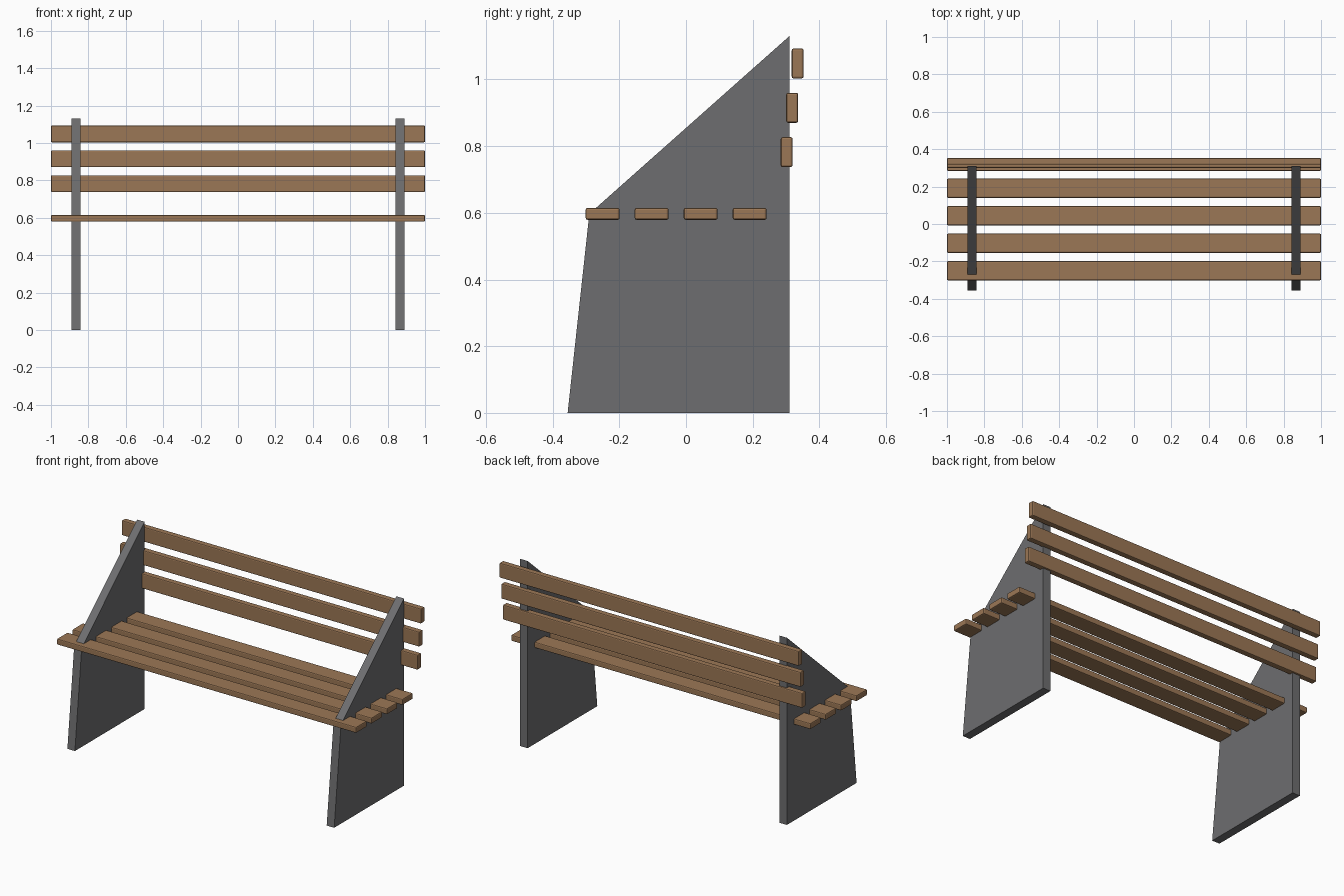
import bpy
import bmesh

cube = bpy.data.objects.get("Cube")
if cube:
    bpy.data.objects.remove(cube, do_unlink=True)


def make_material(name, colour):
    mat = bpy.data.materials.new(name)
    mat.use_nodes = True
    mat.diffuse_color = colour
    mat.node_tree.nodes["Principled BSDF"].inputs["Base Color"].default_value = colour
    return mat


wood = make_material("brown wood", (0.33, 0.185, 0.092, 1))
metal = make_material("dark grey panel", (0.155, 0.155, 0.16, 1))


def add_object(name, bm, mat):
    bmesh.ops.recalc_face_normals(bm, faces=bm.faces)
    mesh = bpy.data.meshes.new(name)
    bm.to_mesh(mesh)
    bm.free()
    mesh.materials.append(mat)
    obj = bpy.data.objects.new(name, mesh)
    bpy.context.collection.objects.link(obj)
    return obj


def add_slat(name, y, z, depth, height):
    """Full-length board with softly chamfered edges."""
    bm = bmesh.new()
    bmesh.ops.create_cube(bm, size=1)
    bmesh.ops.scale(bm, vec=(2, depth, height), verts=bm.verts)
    obj = add_object(name, bm, wood)
    obj.location = (0, y, z)
    bevel = obj.modifiers.new("edge chamfer", "BEVEL")
    bevel.width = 0.006
    bevel.segments = 2


def add_side_panel(name, x):
    """Flat side support extruded from its outline."""
    outline = [(-0.355, 0), (0.31, 0), (0.31, 1.13), (-0.29, 0.597)]
    thickness = 0.05
    bm = bmesh.new()
    verts = [bm.verts.new((x - thickness / 2, y, z)) for y, z in outline]
    face = bm.faces.new(verts)
    result = bmesh.ops.extrude_face_region(bm, geom=[face])
    moved = [v for v in result["geom"] if isinstance(v, bmesh.types.BMVert)]
    bmesh.ops.translate(bm, vec=(thickness, 0, 0), verts=moved)
    add_object(name, bm, metal)


# Side supports
add_side_panel("left_side_panel", 0.866)
add_side_panel("right_side_panel", -0.866)

# Seat boards, front to back
for i in range(4):
    add_slat(f"seat_slat_{i + 1}", -0.25 + i * 0.147, 0.597, 0.102, 0.036)

# Backrest boards, stepping backwards as they rise
for i in range(3):
    add_slat(f"back_slat_{i + 1}", 0.302 + i * 0.0165, 0.782 + i * 0.133, 0.036, 0.09)
